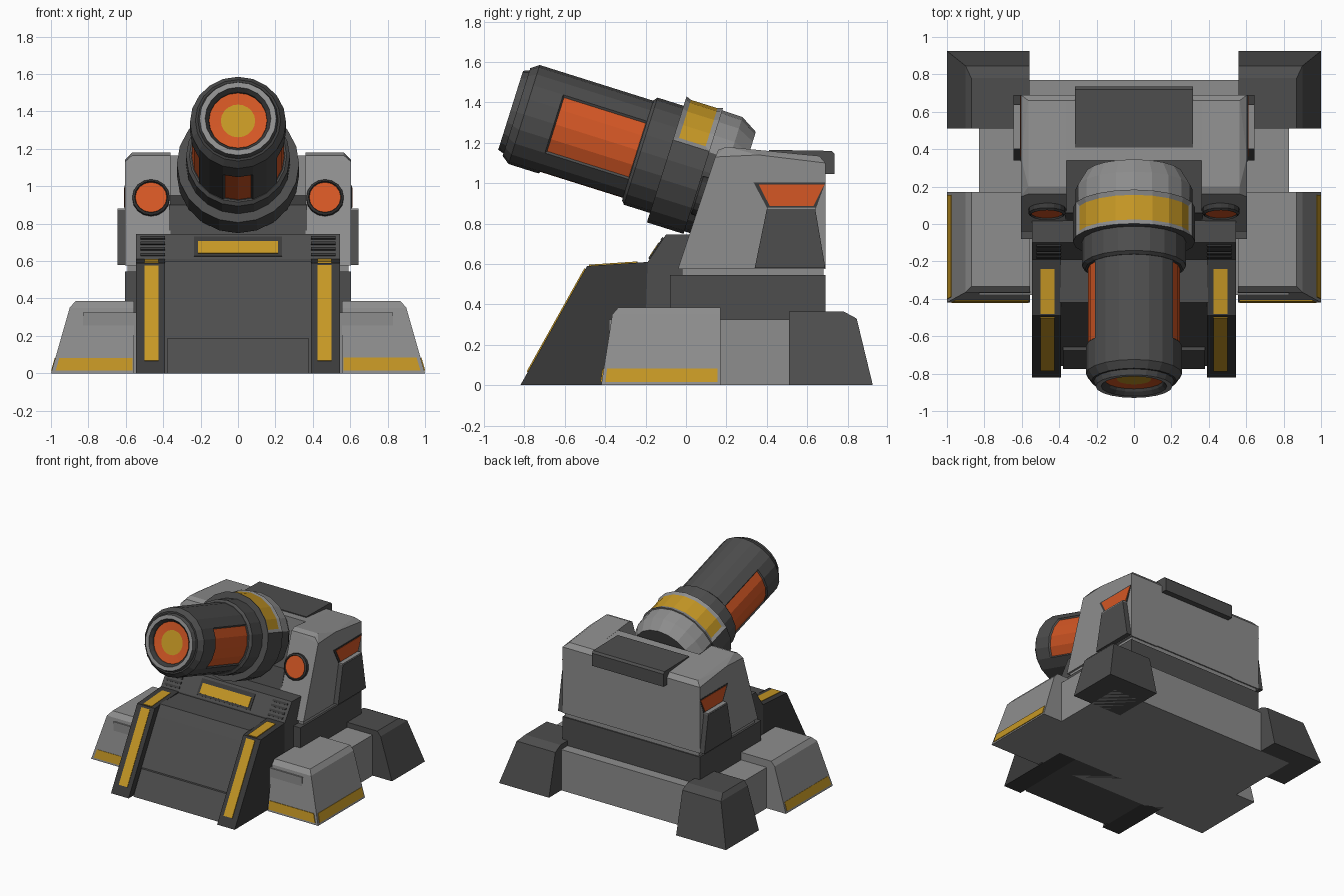
import bpy, bmesh, math
from mathutils import Vector

if "Cube" in bpy.data.objects:
    bpy.data.objects.remove(bpy.data.objects["Cube"])


def material(name, rgb):
    m = bpy.data.materials.new(name)
    m.diffuse_color = (*rgb, 1)
    m.use_nodes = True
    m.node_tree.nodes["Principled BSDF"].inputs["Base Color"].default_value = m.diffuse_color
    return m


MATS = [material("light grey", (0.27, 0.27, 0.27)),
        material("dark grey", (0.075, 0.075, 0.075)),
        material("near black", (0.042, 0.042, 0.042)),
        material("orange", (0.66, 0.095, 0.018)),
        material("gold", (0.56, 0.31, 0.018))]
LIGHT, DARK, BLACK, ORANGE, GOLD = range(5)


def finish(name, bm, mats):
    me = bpy.data.meshes.new(name)
    bm.to_mesh(me)
    bm.free()
    for m in mats:
        me.materials.append(m)
    ob = bpy.data.objects.new(name, me)
    bpy.context.collection.objects.link(ob)
    return ob


def hull(name, pts, mat):
    """Convex solid around the points, with flat faces merged."""
    bm = bmesh.new()
    for p in pts:
        bm.verts.new(p)
    bmesh.ops.convex_hull(bm, input=bm.verts)
    bmesh.ops.dissolve_limit(bm, angle_limit=0.01, verts=bm.verts, edges=bm.edges)
    bmesh.ops.recalc_face_normals(bm, faces=bm.faces)
    return finish(name, bm, [MATS[mat]])


def prism(name, profile, x0, x1, mat):
    """Side profile of (y, z) points stretched from x0 to x1."""
    return hull(name, [(x, y, z) for x in (x0, x1) for y, z in profile], mat)


def box(name, x0, x1, y0, y1, z0, z1, mat):
    return prism(name, [(y0, z0), (y1, z0), (y1, z1), (y0, z1)], x0, x1, mat)


def plate(name, pts, mat, t=0.006):
    """Thin plate centred on a flat outline."""
    v = [Vector(p) for p in pts]
    n = (v[1] - v[0]).cross(v[2] - v[0]).normalized()
    return hull(name, [p + n * k for p in v for k in (t, -0.002)]
                + [p - n * (t - 0.002) for p in v], mat)


TILT = math.radians(72.54)   # shared slope of barrel and lamps


def lathe(name, prof, loc, n, insets=None, rule=None):
    """Turned part; prof rows are (along, radius, colour of the next band).
    rule(band, angle from top) may override a colour; insets maps groups to faces."""
    bm = bmesh.new()
    rings = [[bm.verts.new((r * math.sin(2 * math.pi * k / n), r * math.cos(2 * math.pi * k / n), s))
              for k in range(n)] for s, r, _ in prof]
    groups = {}
    for i in range(len(prof) - 1):
        for k in range(n):
            j = (k + 1) % n
            f = bm.faces.new((rings[i][k], rings[i][j], rings[i + 1][j], rings[i + 1][k]))
            a = (k + 0.5) * 360 / n
            f.material_index = rule(i, a, prof[i][2]) if rule else prof[i][2]
            key = insets(i, a) if insets else None
            if key:
                groups.setdefault(key, []).append(f)
    bm.faces.new(rings[0]).material_index = prof[0][2]
    bm.faces.new(rings[-1]).material_index = prof[-1][2]
    bmesh.ops.recalc_face_normals(bm, faces=bm.faces)
    for (mat, width, _), fs in groups.items():
        bmesh.ops.inset_region(bm, faces=fs, thickness=width, depth=-0.01, use_even_offset=True)
        for f in fs:
            f.material_index = mat
    ob = finish(name, bm, MATS)
    ob.location = loc
    ob.rotation_euler = (TILT, 0, 0)
    return ob


# Base
box("base_slab", -0.83, 0.83, -0.38, 0.77, 0, 0.325, LIGHT)
box("turntable_block", -0.605, 0.605, -0.08, 0.69, 0.3, 0.545, DARK)
box("body_skirt", -0.59, 0.59, -0.02, 0.68, 0.54, 0.59, LIGHT)

# Front ramp
SLAB = [(-0.76, 0), (-0.47, 0.52), (-0.42, 0.6), (-0.19, 0.6), (-0.19, 0)]
prism("ramp_slab", SLAB, -0.395, 0.395, DARK)
prism("ramp_lower_panel", [(-0.775, 0), (-0.675, 0.185), (-0.64, 0.185), (-0.7, 0)], -0.38, 0.38, DARK)
prism("ramp_head", [(-0.2, 0.3), (-0.19, 0.61), (-0.1, 0.745), (0.02, 0.745), (0.02, 0.3)],
      -0.545, 0.545, DARK)


def on_head(x0, x1, t0, t1):
    """Rectangle on the sloped front of the ramp head."""
    return [(x, -0.19 + 0.09 * t, 0.61 + 0.135 * t)
            for x, t in ((x0, t0), (x1, t0), (x1, t1), (x0, t1))]


plate("head_light_frame", on_head(-0.235, 0.235, 0.1, 0.88), BLACK, 0.005)
plate("head_light_bar", on_head(-0.215, 0.215, 0.2, 0.68), GOLD, 0.009)

# Rear centre of the body, barrel cradle and hatch
prism("body_rear", [(0.34, 0.58), (0.34, 1.165), (0.66, 1.135), (0.69, 1.1), (0.69, 0.58)],
      -0.37, 0.37, LIGHT)
prism("barrel_cradle", [(-0.03, 0.56), (0.06, 0.9), (0.345, 0.95), (0.345, 0.56)], -0.37, 0.37, DARK)
prism("roof_hatch", [(0.41, 1.1), (0.41, 1.165), (0.72, 1.16), (0.735, 1.145), (0.735, 1.045), (0.6, 1.045)],
      -0.315, 0.315, DARK)

for side, s in (("right", 1), ("left", -1)):
    # Ramp rail with gold strip and slats
    prism(side + "_ramp_rail", [(-0.82, 0), (-0.49, 0.59), (-0.19, 0.61), (-0.19, 0)],
          s * 0.39, s * 0.545, BLACK)
    plate(side + "_rail_strip", [(s * x, -0.82 + 0.5593 * z, z) for x, z in
          ((0.425, 0.065), (0.5, 0.065), (0.5, 0.575), (0.425, 0.575))], GOLD)
    plate(side + "_rail_top_strip", [(s * x, y, 0.59 + (y + 0.49) * 0.0667) for x, y in
          ((0.425, -0.48), (0.5, -0.48), (0.5, -0.24), (0.425, -0.24))], GOLD)
    for i in range(4):
        t = 0.12 + 0.22 * i
        a, b = sorted((s * 0.39, s * 0.52))
        plate(f"{side}_slat_{i}", on_head(a, b, t, t + 0.1), BLACK, 0.008)

    # Front foot with gold skirting
    hull(side + "_front_foot", [(s * x, y, z) for xo, yf, z in
         ((1.0, -0.42, 0), (0.9, -0.365, 0.35), (0.87, -0.335, 0.385))
         for x in (0.555, xo) for y in (yf, 0.17)], LIGHT)
    plate(side + "_foot_front_strip", [(s * x, -0.42 + 0.157 * z, z) for x, z in
          ((0.565, 0.015), (0.975, 0.015), (0.955, 0.082), (0.565, 0.082))], GOLD)
    plate(side + "_foot_side_strip", [(s * (1 - 0.2857 * z), y, z) for y, z in
          ((-0.4, 0.015), (0.155, 0.015), (0.155, 0.082), (-0.39, 0.082))], GOLD, 0.005)

    # Back foot
    hull(side + "_back_foot", [(s * x, y, z) for xo, yb, z in
         ((1.0, 0.925, 0), (0.9, 0.845, 0.33), (0.87, 0.78, 0.365))
         for x in (0.56, xo) for y in (0.51, yb)], DARK)

    # Body cheek with bevelled outer top edge
    outer = [(-0.04, 0.575), (0.69, 0.575), (0.69, 1.1), (0.36, 1.14), (0.145, 1.13)]
    inner = outer[:2] + [(0.69, 1.1), (0.66, 1.135), (0.2, 1.18), (0.16, 1.165)]
    hull(side + "_body_cheek", [(s * 0.605, y, z) for y, z in outer]
         + [(s * x, y, z) for x in (0.36, 0.565) for y, z in inner], LIGHT)

    # Side armour panel and window
    prism(side + "_side_panel", [(0.34, 0.58), (0.69, 0.58), (0.64, 0.872), (0.4, 0.872)],
          s * 0.6, s * 0.645, DARK)
    prism(side + "_panel_ledge", [(0.4, 0.872), (0.64, 0.872), (0.64, 0.882), (0.4, 0.882)],
          s * 0.6, s * 0.643, LIGHT)
    plate(side + "_window_frame", [(s * 0.605, y, z) for y, z in
          ((0.4, 0.88), (0.645, 0.88), (0.69, 1.003), (0.335, 1.003))], BLACK, 0.004)
    plate(side + "_window", [(s * 0.605, y, z) for y, z in
          ((0.415, 0.886), (0.63, 0.886), (0.685, 0.993), (0.36, 0.993))], ORANGE, 0.007)

    # Round front lamp
    lathe(side + "_lamp", [(-0.03, 0.1, BLACK), (0.02, 0.1, BLACK), (0.03, 0.088, BLACK), (0.02, 0.084, ORANGE)],
          (s * 0.465, 0.076, 0.935), 16)


# Barrel with inset windows at both sides and below
def barrel_windows(band, a):
    if band == 1:
        if abs(a - 90) < 36 or abs(a - 270) < 36:
            return (ORANGE, 0.008, a > 180)
        if abs(a - 180) < 18:
            return (ORANGE, 0.008, "below")


PIVOT = (0, 0, 1.088)
lathe("barrel", [(-0.1, 0.257, DARK), (0.245, 0.257, DARK), (0.685, 0.257, DARK), (0.84, 0.257, DARK),
                 (0.88, 0.228, BLACK), (0.88, 0.215, DARK), (0.91, 0.205, LIGHT), (0.91, 0.176, BLACK),
                 (0.89, 0.158, BLACK), (0.875, 0.155, ORANGE), (0.87, 0.092, GOLD)],
      PIVOT, 20, barrel_windows)
lathe("barrel_sleeve", [(0.05, 0.278, DARK), (0.235, 0.278, DARK), (0.25, 0.26, DARK)], PIVOT, 20)


# Breech collar: light on top, dark below, with a gold inset band
def top_light(band, a, mat):
    return LIGHT if min(a, 360 - a) < 72 else mat


lathe("breech_collar", [(-0.28, 0.262, DARK), (-0.195, 0.312, DARK), (-0.09, 0.314, DARK),
                        (-0.09, 0.327, DARK), (0.1, 0.327, DARK), (0.1, 0.25, DARK)],
      PIVOT, 20, lambda b, a: (GOLD, 0.026, 0) if b == 3 and min(a, 360 - a) < 72 else None,
      lambda b, a, m: top_light(b, a, m) if b < 4 else m)
